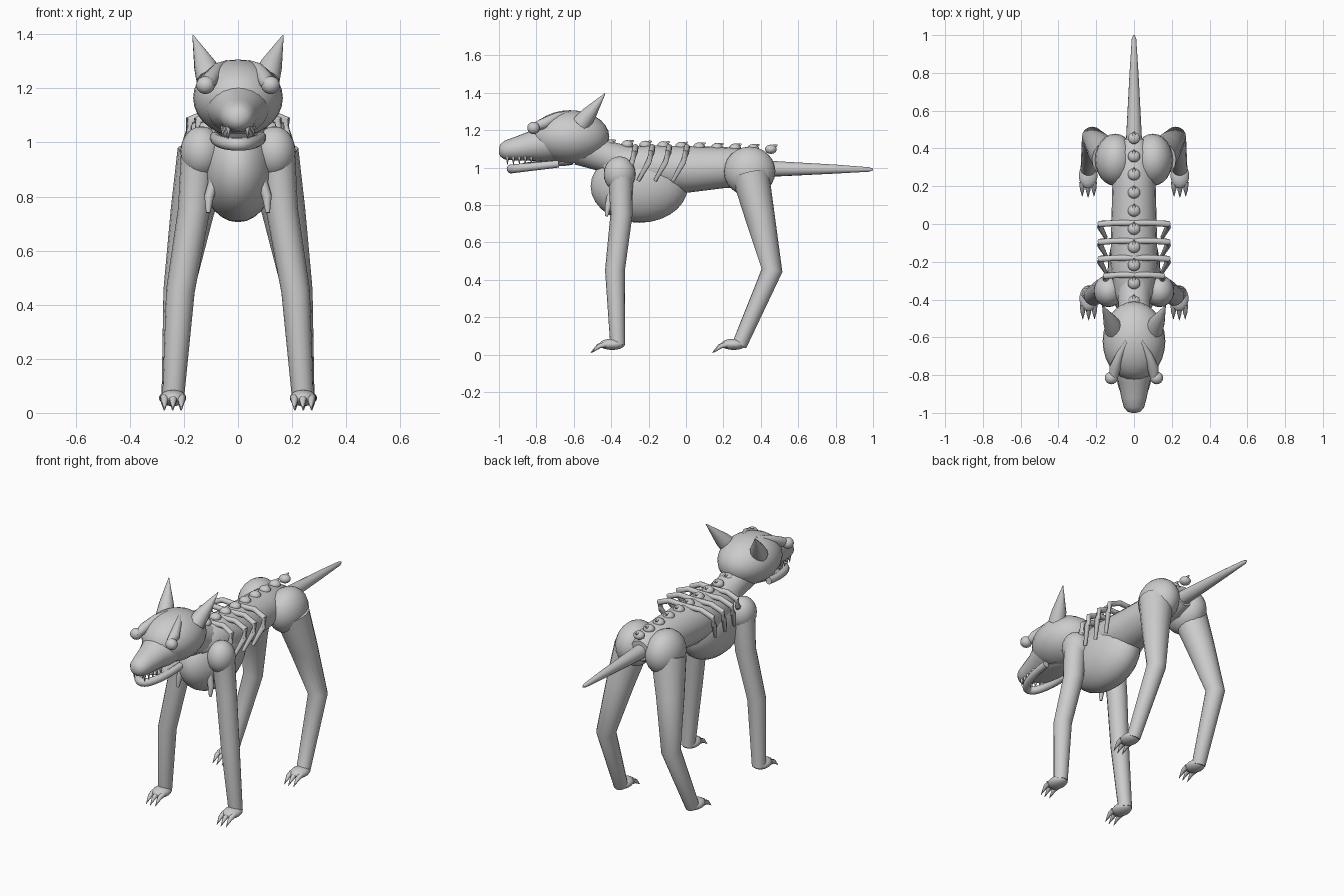
import bpy, bmesh, math
from mathutils import Vector

cube = bpy.data.objects.get("Cube")
if cube:
    bpy.data.objects.remove(cube, do_unlink=True)

grey = bpy.data.materials.new("pale grey")
grey.use_nodes = True
grey.diffuse_color = (0.6, 0.6, 0.6, 1)
grey.node_tree.nodes["Principled BSDF"].inputs["Base Color"].default_value = (0.6, 0.6, 0.6, 1)


def finish(name, bm, angle=50):
    bmesh.ops.recalc_face_normals(bm, faces=bm.faces)
    mesh = bpy.data.meshes.new(name)
    bm.to_mesh(mesh)
    bm.free()
    mesh.materials.append(grey)
    ob = bpy.data.objects.new(name, mesh)
    bpy.context.collection.objects.link(ob)
    bpy.ops.object.select_all(action='DESELECT')
    ob.select_set(True)
    bpy.context.view_layer.objects.active = ob
    bpy.ops.object.shade_smooth_by_angle(angle=math.radians(angle))
    return ob


def ball(name, centre, radii, seg=24):
    bm = bmesh.new()
    bmesh.ops.create_uvsphere(bm, u_segments=seg, v_segments=seg // 2, radius=1)
    for v in bm.verts:
        v.co = Vector(a * r + c for a, r, c in zip(v.co, radii, centre))
    return finish(name, bm)


def skin_rings(name, rings, angle=50):
    """Bridge equal rings of points and cap both ends."""
    bm = bmesh.new()
    loops = [[bm.verts.new(p) for p in ring] for ring in rings]
    n = len(loops[0])
    for a, b in zip(loops, loops[1:]):
        for i in range(n):
            bm.faces.new((a[i], a[(i + 1) % n], b[(i + 1) % n], b[i]))
    bm.faces.new(loops[0])
    bm.faces.new(loops[-1])
    return finish(name, bm, angle)


def loft(name, sections, n=20):
    """Ellipses along y: (y, z, half width, half height)."""
    turn = [math.tau * i / n for i in range(n)]
    return skin_rings(name, [[(w * math.cos(t), y, z + h * math.sin(t)) for t in turn]
                             for y, z, w, h in sections])


def tube(name, points, radii, n=14):
    """Tapered limb that follows a short path."""
    pts = [Vector(p) for p in points]
    rings = []
    for i, p in enumerate(pts):
        along = (pts[min(i + 1, len(pts) - 1)] - pts[max(i - 1, 0)]).normalized()
        side = along.cross(Vector((0.3, 0.2, 1) if abs(along.z) < 0.8 else (0, 1, 0))).normalized()
        up = side.cross(along)
        rings.append([p + radii[i] * (side * math.cos(t) + up * math.sin(t))
                      for t in (math.tau * k / n for k in range(n))])
    return skin_rings(name, rings)


# Torso: deep chest, tapering waist, neck
ball("chest", (0, -0.25, 0.9), (0.14, 0.26, 0.195), 28)
loft("torso", [(-0.44, 1.02, 0.07, 0.06), (-0.36, 1.01, 0.11, 0.1), (-0.2, 1.0, 0.125, 0.12),
               (0, 0.99, 0.12, 0.125), (0.2, 1.0, 0.115, 0.11), (0.38, 1.0, 0.1, 0.1),
               (0.45, 1.0, 0.06, 0.06)])
tube("neck", [(0, -0.56, 1.11), (0, -0.43, 1.06), (0, -0.31, 1.02)], [0.1, 0.085, 0.095])

# Tail
tube("tail", [(0, 0.4, 0.995), (0, 0.52, 0.993), (0, 0.8, 0.992), (0, 0.98, 0.99), (0, 1, 0.99)],
     [0.045, 0.039, 0.024, 0.012, 0.004])

# Row of vertebrae along the back
for i in range(10):
    y = -0.41 + 0.096 * i
    z = 1.125 - 0.003 * i
    ball(f"vertebra_{i + 1}", (0, y, z), (0.034, 0.032, 0.025), 14)
    tube(f"vertebra_spike_{i + 1}", [(0, y, z + 0.01), (0, y + 0.035, z + 0.022)], [0.015, 0.004], 8)

# Skull and muzzle
ball("skull", (0, -0.62, 1.165), (0.166, 0.21, 0.142), 28)
loft("muzzle", [(-0.64, 1.14, 0.13, 0.1), (-0.76, 1.13, 0.115, 0.1), (-0.84, 1.115, 0.083, 0.078),
                (-0.92, 1.1, 0.067, 0.062), (-0.97, 1.094, 0.054, 0.05), (-0.993, 1.092, 0.035, 0.032),
                (-1, 1.09, 0.012, 0.012)])

# Horseshoe lower jaw
jaw = [(0.085 * math.cos(t), -0.68 - 0.255 * math.sin(t), 1.02 - 0.027 * math.sin(t))
       for t in (math.pi * i / 16 for i in range(17))]
tube("lower_jaw", jaw, [0.02 + 0.004 * math.sin(math.pi * i / 16) for i in range(17)], 12)
ball("jaw_floor", (0, -0.74, 1.02), (0.08, 0.14, 0.014), 18)

for side, s in (("left", 1), ("right", -1)):
    # Face
    ball(f"{side}_eye", (s * 0.12, -0.815, 1.212), (0.035, 0.034, 0.033), 18)
    tube(f"{side}_brow", [(s * 0.11, -0.83, 1.21), (s * 0.1, -0.76, 1.235), (s * 0.075, -0.69, 1.275),
                          (s * 0.04, -0.62, 1.297)], [0.02, 0.03, 0.02, 0.008])
    tube(f"{side}_ear", [(s * 0.105, -0.56, 1.235), (s * 0.122, -0.52, 1.285), (s * 0.167, -0.432, 1.397)],
         [0.05, 0.042, 0.002], 12)
    for k in range(5):
        x, y = s * (0.035 + 0.005 * k), -0.955 + 0.032 * k
        tube(f"{side}_tooth_{k + 1}", [(x, y, 1.06), (x, y, 1.015)], [0.01, 0.001], 8)

    # Curved ribs standing off the flanks
    for k, y in enumerate((-0.27, -0.18, -0.09, 0.005)):
        w = 0.15 if k == 0 else 0.18
        tube(f"{side}_rib_{k + 1}", [(0, y, 1.105), (s * w * 0.6, y, 1.11), (s * w, y - 0.005, 1.08),
                                     (s * w, y - 0.02, 1.03), (s * (w - 0.03), y - 0.075, 0.93)],
             [0.016, 0.016, 0.017, 0.016, 0.01], 10)
    tube(f"{side}_breastbone_spur", [(s * 0.085, -0.4, 0.87), (s * 0.107, -0.415, 0.8), (s * 0.11, -0.425, 0.74)],
         [0.02, 0.018, 0.008], 10)

    # Joints
    ball(f"{side}_shoulder", (s * 0.135, -0.355, 0.965), (0.078, 0.085, 0.095))
    ball(f"{side}_hip", (s * 0.1, 0.34, 0.98), (0.106, 0.138, 0.132))

    # Legs: top, joint and ankle with their radii
    legs = {
        "front": ([(0.145, -0.35, 0.96), (0.163, -0.345, 0.75), (0.213, -0.38, 0.45), (0.24, -0.365, 0.05)],
                  [0.066, 0.059, 0.053, 0.04]),
        "hind": ([(0.125, 0.345, 0.96), (0.17, 0.395, 0.74), (0.22, 0.46, 0.45), (0.243, 0.285, 0.05)],
                 [0.1, 0.08, 0.056, 0.04]),
    }
    for part, (path, radii) in legs.items():
        tube(f"{side}_{part}_leg", [(s * x, y, z) for x, y, z in path], radii, 16)
        x, y, z = path[-1]
        ball(f"{side}_{part}_foot", (s * x, y - 0.03, 0.055), (0.05, 0.068, 0.03), 18)
        for k in (-1, 0, 1):
            cx = s * x + 0.031 * k
            reach = 0.006 * abs(k)
            tube(f"{side}_{part}_claw_{k + 2}",
                 [(cx, y - 0.07 + reach, 0.055), (cx, y - 0.105 + reach, 0.045), (cx, y - 0.145 + reach, 0.01)],
                 [0.017, 0.013, 0.001], 8)
